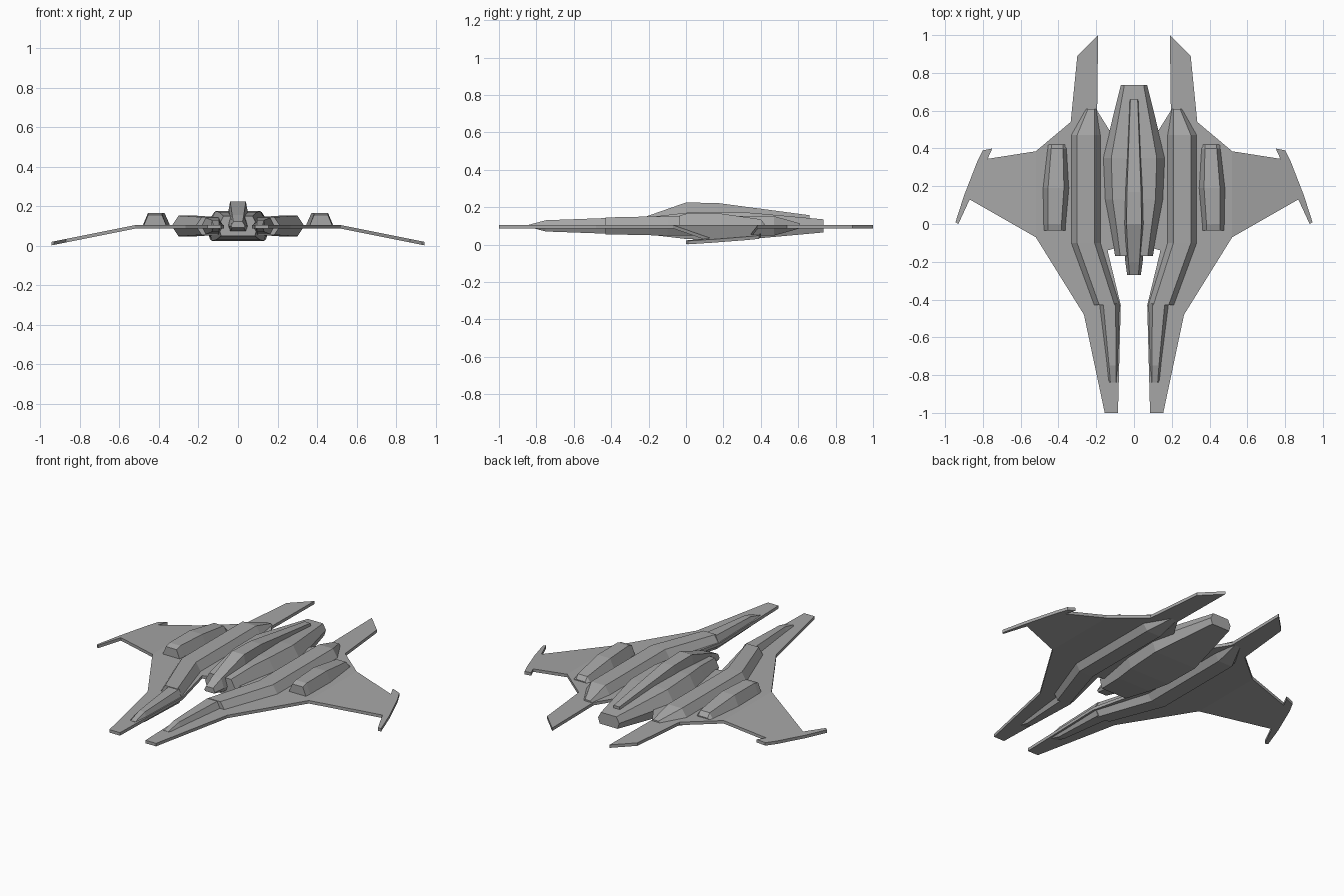
import bpy, bmesh

cube = bpy.data.objects.get("Cube")
if cube:
    bpy.data.objects.remove(cube)

WING_Z = 0.1         # middle height shared by all parts
HALF_THICK = 0.009   # half of the wing thickness
BEND = 0.52          # the wing droops outside this x
DROOP = 0.2

grey = bpy.data.materials.new("hull_grey")
grey.use_nodes = True
grey.diffuse_color = (0.38, 0.38, 0.38, 1)
shader = grey.node_tree.nodes["Principled BSDF"]
shader.inputs["Base Color"].default_value = grey.diffuse_color


def finish(name, bm, mirror):
    bmesh.ops.recalc_face_normals(bm, faces=bm.faces)
    mesh = bpy.data.meshes.new(name)
    bm.to_mesh(mesh)
    bm.free()
    mesh.materials.append(grey)
    obj = bpy.data.objects.new(name, mesh)
    bpy.context.collection.objects.link(obj)
    if mirror:
        obj.modifiers.new("Mirror", 'MIRROR')


def bridge(bm, lower, upper, skip=None):
    """Join two matching loops of vertices with quads."""
    for i, a in enumerate(lower):
        b, c, d = lower[i - 1], upper[i - 1], upper[i]
        if skip is None or not skip(a, b):
            bm.faces.new((a, b, c, d))


def hull(name, stations, roof, belly, depth, mirror=True):
    """Six-sided hull through stations of y, centre x, half width, height.
    Roof and belly are width ratios, depth is the ratio below the middle."""
    profile = [(1, 0), (roof, 1), (-roof, 1), (-1, 0), (-belly, -depth), (belly, -depth)]
    bm = bmesh.new()
    rings = [[bm.verts.new((centre + half * u, y, WING_Z + height * v)) for u, v in profile]
             for y, centre, half, height in stations]
    for front, back in zip(rings, rings[1:]):
        bridge(bm, front, back)
    bm.faces.new(rings[0])
    bm.faces.new(rings[-1])
    finish(name, bm, mirror)


def plate(name, outline, seam):
    """Thin mirrored plate, left open along the seam at a given x."""
    bm = bmesh.new()
    layers = []
    for side in (-HALF_THICK, HALF_THICK):
        layers.append([bm.verts.new((x, y, WING_Z - HALF_THICK / 2 + side - max(0, x - BEND) * DROOP))
                       for x, y in outline])
        bm.faces.new(layers[-1])
    bridge(bm, *layers, skip=lambda a, b: all(abs(v.co.x - seam) < HALF_THICK for v in (a, b)))
    finish(name, bm, True)


# Flat inner wing with forward and tail prongs
wing_front, wing_back = (BEND, -0.07), (BEND, 0.385)
plate("inner_wing", [
    (0, -0.1), (0.14, -0.14), (0.07, -0.43), (0.085, -1), (0.155, -1), (0.265, -0.48),
    wing_front, wing_back, (0.335, 0.54), (0.3, 0.89), (0.19, 1), (0.195, 0.6),
    (0.12, 0.48), (0, 0.48)], seam=0)

# Drooping outer wing with its tip blade and rear tab
plate("outer_wing", [
    wing_front, (0.87, 0.13), (0.93, 0), (0.945, 0.01), (0.9, 0.15), (0.83, 0.33),
    (0.8, 0.39), (0.75, 0.4), (0.775, 0.345), wing_back], seam=BEND)

# Bent engine nacelles
hull("nacelle", [
    (-0.43, 0.143, 0.07, 0.045), (-0.1, 0.255, 0.08, 0.052),
    (0.47, 0.255, 0.08, 0.052), (0.61, 0.226, 0.03, 0.013)],
    roof=0.58, belly=0.58, depth=1)

# Tapered barrels on the forward prongs
hull("prong_barrel", [
    (-0.42, 0.13, 0.055, 0.042), (-0.75, 0.114, 0.03, 0.03), (-0.84, 0.11, 0.025, 0.006)],
    roof=0.6, belly=0.6, depth=1)

# Pods standing on the wings
hull("wing_pod", [
    (-0.035, 0.42, 0.058, 0.055), (0, 0.42, 0.06, 0.065), (0.19, 0.413, 0.07, 0.065),
    (0.4, 0.407, 0.052, 0.035), (0.42, 0.407, 0.05, 0.01)],
    roof=0.6, belly=1, depth=0.03)

# Central fuselage
hull("fuselage", [
    (-0.17, 0, 0.1, 0.05), (0, 0, 0.13, 0.07), (0.13, 0, 0.155, 0.075),
    (0.35, 0, 0.165, 0.07), (0.735, 0, 0.07, 0.035)],
    roof=0.73, belly=0.85, depth=1, mirror=False)

# Cockpit and spine
hull("cockpit_spine", [
    (-0.27, 0, 0.036, 0.022), (-0.2, 0, 0.046, 0.055), (0, 0, 0.062, 0.125),
    (0.17, 0, 0.058, 0.122), (0.66, 0, 0.03, 0.057)],
    roof=0.64, belly=0.8, depth=0.4, mirror=False)
